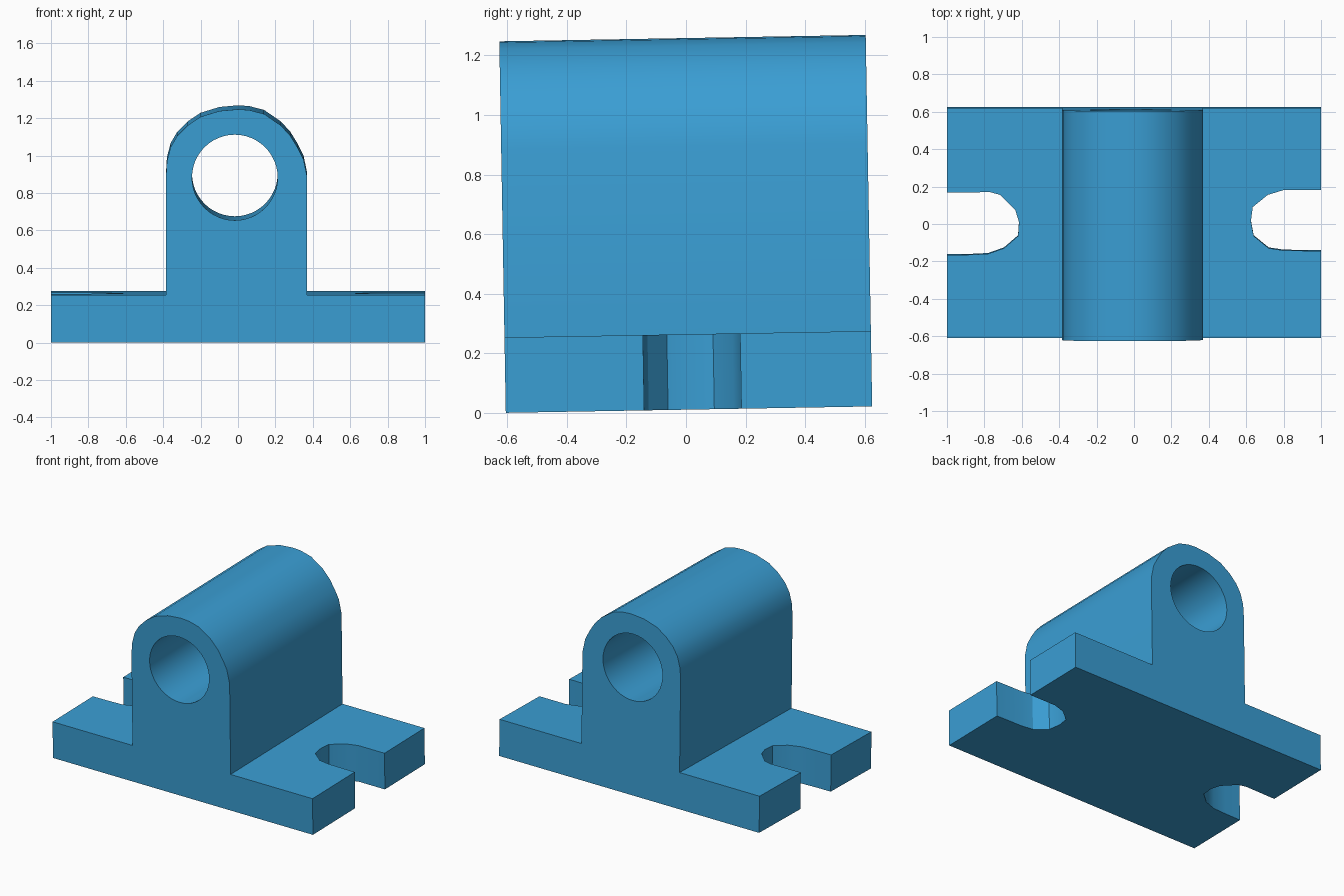
import bpy, bmesh, math
from mathutils import Vector, Matrix

cube = bpy.data.objects.get("Cube")
if cube:
    bpy.data.objects.remove(cube, do_unlink=True)

blue = bpy.data.materials.new("sky blue")
blue.use_nodes = True
colour = (0.042, 0.342, 0.658, 1.0)
blue.diffuse_color = colour
blue.node_tree.nodes["Principled BSDF"].inputs["Base Color"].default_value = colour


def prism(name, points, direction):
    """Extrude a closed outline of 3D points into a solid object."""
    bm = bmesh.new()
    face = bm.faces.new([bm.verts.new(p) for p in points])
    moved = bmesh.ops.extrude_face_region(bm, geom=[face])["geom"]
    verts = [v for v in moved if isinstance(v, bmesh.types.BMVert)]
    bmesh.ops.translate(bm, verts=verts, vec=Vector(direction))
    bmesh.ops.recalc_face_normals(bm, faces=bm.faces)
    mesh = bpy.data.meshes.new(name)
    bm.to_mesh(mesh)
    bm.free()
    mesh.materials.append(blue)
    obj = bpy.data.objects.new(name, mesh)
    bpy.context.collection.objects.link(obj)
    return obj


DEPTH, PLATE = 1.23, 0.253

# Front profile: flat base plate with a round-topped upright
arch = [(0.37, 0.885), (0.35, 0.98), (0.32, 1.04), (0.28, 1.105), (0.23, 1.16),
        (0.14, 1.222), (0.06, 1.243), (0, 1.247), (-0.1, 1.238), (-0.2, 1.207),
        (-0.27, 1.16), (-0.325, 1.105), (-0.36, 1.045), (-0.38, 0.97), (-0.385, 0.885)]
profile = ([(-1, 0), (1, 0), (1, PLATE), (0.37, PLATE)] + arch
           + [(-0.385, PLATE), (-1, PLATE)])
bracket = prism("bearing_bracket", [(x, -DEPTH / 2, z) for x, z in profile], (0, DEPTH, 0))

# Shaft bore
bore = [(-0.017 + 0.229 * math.cos(a), -0.8, 0.8825 + 0.229 * math.sin(a))
        for a in (math.tau * i / 48 for i in range(48))]
cutters = [prism("bore_cutter", bore, (0, 1.6, 0))]

# Open bolt slots in both ends of the plate
left_slot = [(1.1, 0.176), (0.80, 0.176), (0.715, 0.15), (0.635, 0.085), (0.625, 0.01),
             (0.64, -0.07), (0.72, -0.135), (0.80, -0.147), (1.1, -0.152)]
right_slot = [(-1.1, 0.16), (-0.77, 0.165), (-0.715, 0.15), (-0.635, 0.07), (-0.615, 0.005),
              (-0.62, -0.07), (-0.695, -0.135), (-0.78, -0.165), (-0.88, -0.17), (-1.1, -0.173)]
for name, slot in (("left_slot_cutter", left_slot), ("right_slot_cutter", right_slot)):
    cutters.append(prism(name, [(x, y, -0.1) for x, y in slot], (0, 0, 0.5)))

# Cut the openings, then discard the cutters
bpy.context.view_layer.objects.active = bracket
for cutter in cutters:
    cutter.hide_render = True
    cut = bracket.modifiers.new(cutter.name, "BOOLEAN")
    cut.operation, cut.solver, cut.object = "DIFFERENCE", "EXACT", cutter
    bpy.ops.object.modifier_apply(modifier=cut.name)
    bpy.data.objects.remove(cutter, do_unlink=True)

# The whole bracket leans back by one degree
bracket.data.transform(Matrix.Translation((0, 0.01, 0.011)) @ Matrix.Rotation(math.radians(1), 4, "X"))

bpy.ops.object.select_all(action="DESELECT")
bracket.select_set(True)
bpy.ops.object.shade_smooth_by_angle(angle=math.radians(30))
